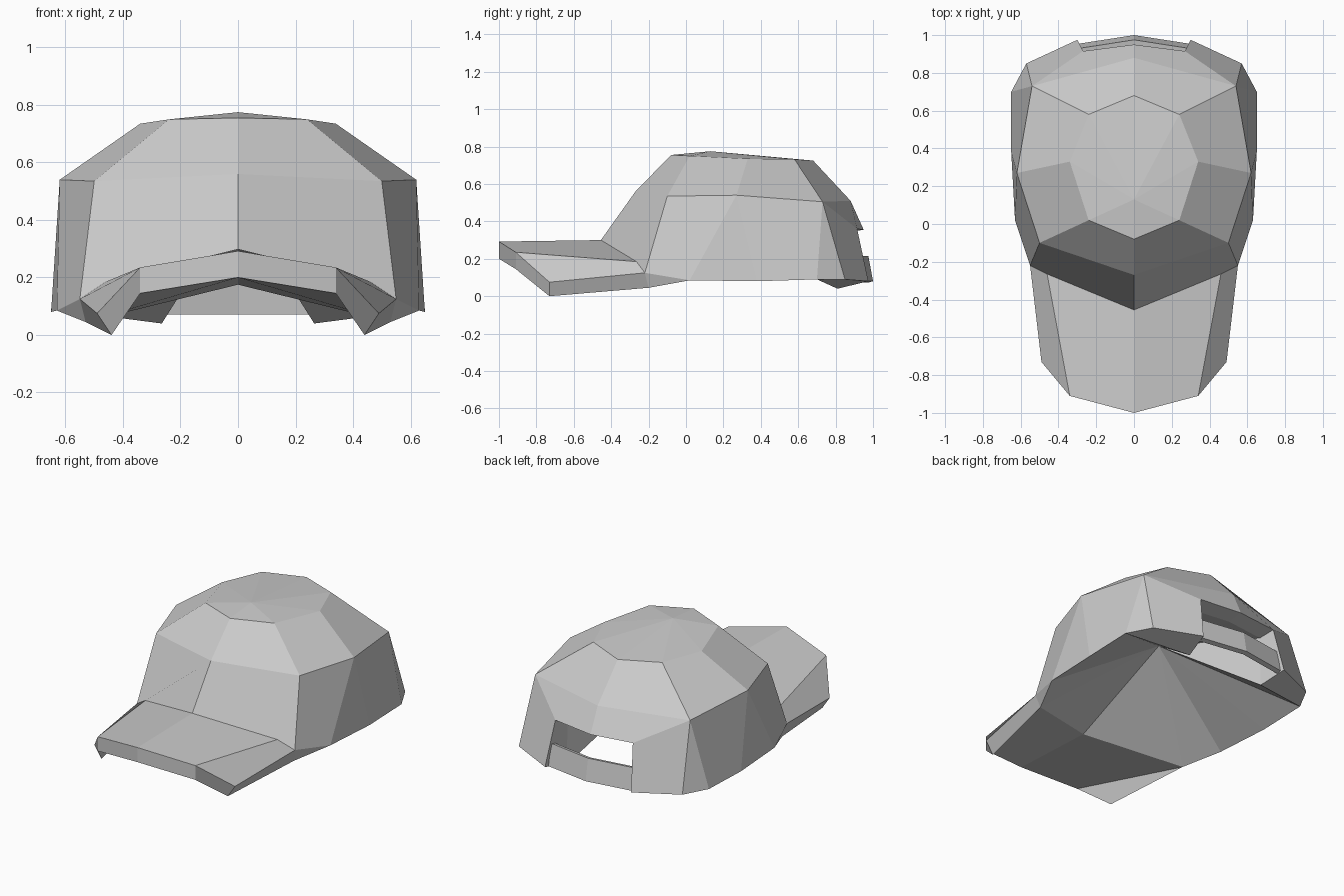
import bpy
import bmesh
from mathutils import Vector

if "Cube" in bpy.data.objects:
    bpy.data.objects.remove(bpy.data.objects["Cube"], do_unlink=True)

# One plain grey cloth
cloth = bpy.data.materials.new("grey_cloth")
cloth.use_nodes = True
grey = (0.6, 0.6, 0.6, 1)
cloth.diffuse_color = grey
cloth.node_tree.nodes["Principled BSDF"].inputs["Base Color"].default_value = grey

# Seam corners of the model's left half
corners = {
    # crown: button, top ring, middle ring
    "button": (0, .13, .775),
    "top_front": (0, -.08, .755), "top_corner": (.24, .02, .75),
    "top_side": (.34, .33, .735), "top_rear": (.24, .58, .732), "top_back": (0, .68, .725),
    "mid_front": (0, -.27, .56), "mid_corner": (.5, -.1, .535),
    "mid_side": (.62, .27, .54), "mid_rear": (.54, .73, .505), "mid_back": (0, .88, .51),
    # lower edge of the crown
    "root_front": (0, -.455, .3), "root_fold": (.46, -.265, .185), "root_corner": (.55, -.22, .125),
    "rim_front": (0, -.45, .175), "rim_corner": (.53, -.2, .045),
    "rim_side": (.63, .02, .085), "rim_mid": (.65, .38, .08),
    "rim_rear": (.65, .7, .09), "rim_back": (.57, .85, .09),
    # rear opening
    "gap_foot": (.3, .975, .08), "gap_foot_in": (.265, .81, .04),
    "gap_head": (.27, .915, .36), "gap_head_in": (.25, .82, .34),
    "gap_top": (0, .95, .355), "gap_top_in": (0, .85, .34),
    "lining_peak": (0, .22, .46),
    # brim edge, upper and lower
    "brim_tip": (0, -1, .292), "brim_bend": (.34, -.91, .235), "brim_end": (.49, -.73, .075),
    "under_tip": (0, -1, .2), "under_bend": (.34, -.91, .145), "under_end": (.44, -.73, 0),
}


def mirrored_part(name, faces):
    """Makes a flat-faced part from half its faces, mirrored across x."""
    bm = bmesh.new()
    verts = {}
    for face in faces:
        loop = []
        for co in face:
            key = tuple(co)
            if key not in verts:
                verts[key] = bm.verts.new(Vector(co))
            loop.append(verts[key])
        bm.faces.new(loop)
    mesh = bpy.data.meshes.new(name)
    bm.to_mesh(mesh)
    bm.free()
    mesh.materials.append(cloth)
    part = bpy.data.objects.new(name, mesh)
    bpy.context.collection.objects.link(part)
    mirror = part.modifiers.new("mirror", "MIRROR")
    mirror.use_axis[0] = True
    mirror.use_mirror_merge = True
    return part


def named(*rows):
    return [[corners[word] for word in row.split()] for row in rows]


# Crown shell
mirrored_part("crown", named(
    "root_front root_fold root_corner mid_corner mid_front",
    "root_corner rim_corner rim_side",
    "root_corner rim_side mid_side mid_corner",
    "rim_side rim_mid mid_side",
    "rim_mid rim_rear mid_rear mid_side",
    "rim_rear rim_back mid_rear",
    "rim_back gap_foot gap_head mid_rear",
    "gap_head gap_top mid_back mid_rear",
    "mid_front mid_corner top_corner top_front",
    "mid_corner mid_side top_side top_corner",
    "mid_side mid_rear top_rear top_side",
    "mid_rear mid_back top_back top_rear",
    "top_front top_corner button",
    "top_corner top_side button",
    "top_side top_rear button",
    "top_rear top_back button"))

# Thick edges around the rear opening
mirrored_part("rear_opening", named(
    "rim_rear gap_foot_in gap_foot rim_back",
    "gap_foot_in gap_head_in gap_head gap_foot",
    "gap_head_in gap_top_in gap_top gap_head"))

# Lining fans from the lower edge up to one peak
edge = ("rim_front rim_corner rim_side rim_mid rim_rear "
        "gap_foot_in gap_head_in gap_top_in").split()
mirrored_part("lining", named(*[f"{b} {a} lining_peak" for a, b in zip(edge, edge[1:])]))

# Brim with drooping sides
mirrored_part("brim", named(
    "brim_tip brim_bend root_fold root_front",
    "brim_bend brim_end root_corner root_fold",
    "under_tip under_bend brim_bend brim_tip",
    "under_bend under_end brim_end brim_bend",
    "under_end rim_corner root_corner brim_end",
    "under_tip rim_front rim_corner under_bend",
    "under_bend rim_corner under_end"))

# Strap: a four-sided section run from the middle to the side of the opening
middle = [(0, 1, .08), (0, .975, .215), (0, .95, .21), (0, .972, .072)]
side = [(.29, y - .045, z) for x, y, z in middle]
mirrored_part("rear_strap", [
    [side[i - 1], middle[i - 1], middle[i], side[i]] for i in range(len(middle))])
